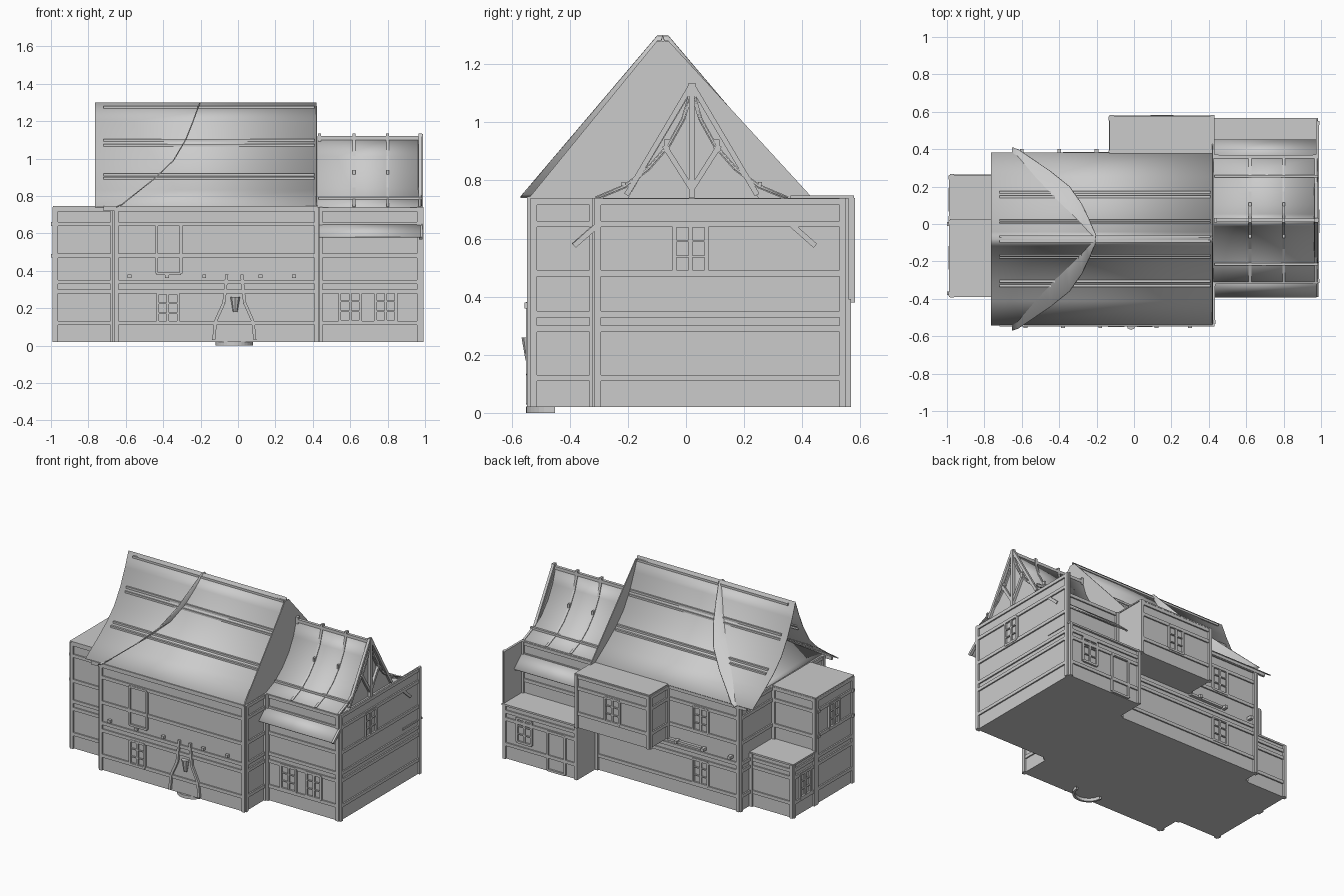
import bpy, math
from mathutils import Vector

cube = bpy.data.objects.get("Cube")
if cube:
    bpy.data.objects.remove(cube, do_unlink=True)

plaster = bpy.data.materials.new("plain_grey")
plaster.use_nodes = True
GREY = (0.6, 0.6, 0.6, 1)
plaster.diffuse_color = GREY
plaster.node_tree.nodes["Principled BSDF"].inputs["Base Color"].default_value = GREY


def mesh(name, verts, faces, thick=0, smooth=False):
    me = bpy.data.meshes.new(name)
    me.from_pydata(verts, [], faces)
    me.materials.append(plaster)
    ob = bpy.data.objects.new(name, me)
    bpy.context.collection.objects.link(ob)
    if thick:
        mod = ob.modifiers.new("thickness", 'SOLIDIFY')
        mod.thickness, mod.offset = thick, 0
    if smooth:
        bpy.ops.object.select_all(action='DESELECT')
        ob.select_set(True)
        bpy.context.view_layer.objects.active = ob
        bpy.ops.object.shade_smooth_by_angle(angle=math.radians(30))
    return ob


BOX = [(0, 1, 3, 2), (4, 6, 7, 5), (0, 4, 5, 1), (2, 3, 7, 6), (0, 2, 6, 4), (1, 5, 7, 3)]


def boxes(name, spans):
    """One object from axis-aligned boxes (x0, x1, y0, y1, z0, z1)."""
    v, f = [], []
    for s in spans:
        n = len(v)
        v += [(x, y, z) for x in s[0:2] for y in s[2:4] for z in s[4:6]]
        f += [tuple(n + i for i in q) for q in BOX]
    return mesh(name, v, f)


def on_wall(side, pos, u0, u1, z0, z1, t=0.009):
    """Span of a plate lying on a wall; side is F, B, L (+x) or R (-x)."""
    out = t if side in "BL" else -t
    a, b = sorted((pos - out * 0.3, pos + out))
    return (u0, u1, a, b, z0, z1) if side in "FB" else (a, b, u0, u1, z0, z1)


def timbers(name, side, pos, u0, u1, z0, z1, levels):
    w = 0.011
    spans = [on_wall(side, pos, u0, u1, z - w, z + w) for z in levels if z0 < z < z1]
    spans += [on_wall(side, pos, u - w, u + w, z0, z1, 0.012) for u in (u0 + w, u1 - w)]
    boxes(name, spans)


def window(name, side, pos, u, z0, z1, half=0.055, cols=2, rows=3):
    w = 0.007
    spans = [on_wall(side, pos, u - half, u + half, z - w, z + w, 0.012) for z in (z0, z1)]
    spans += [on_wall(side, pos, u + s - w, u + s + w, z0, z1, 0.012) for s in (-half, half)]
    for i in range(1, cols):
        c = u - half + 2 * half * i / cols
        spans.append(on_wall(side, pos, c - w, c + w, z0, z1))
    for i in range(1, rows):
        c = z0 + (z1 - z0) * i / rows
        spans.append(on_wall(side, pos, u - half, u + half, c - w / 2, c + w / 2))
    boxes(name, spans)


def sheet(name, profile, x0, x1, thick=0.006):
    """Extrude an open (y, z) profile along x."""
    n = len(profile)
    v = [(x, y, z) for x in (x0, x1) for y, z in profile]
    return mesh(name, v, [(i, i + 1, n + i + 1, n + i) for i in range(n - 1)], thick, True)


def beam(name, a, b, w=0.02):
    """Square bar between two points."""
    a, b = Vector(a), Vector(b)
    d = (b - a).normalized()
    p = d.cross(Vector((1, 0, 0)) if abs(d.x) < 0.9 else Vector((0, 1, 0))).normalized() * w / 2
    q = d.cross(p)
    v = [e + s * p + t * q for e in (a, b) for s in (-1, 1) for t in (-1, 1)]
    return mesh(name, v, BOX)


# Wall volumes
FLOOR, MID, TOP = 0.02, 0.38, 0.74
boxes("main_house", [(-0.66, 0.425, -0.535, 0.365, FLOOR, TOP)])
boxes("side_wing", [(0.42, 0.98, -0.31, 0.36, FLOOR, TOP)])
boxes("rear_annex", [(0.42, 0.98, 0.36, 0.555, FLOOR, MID)])
boxes("annex_tall_wall", [(0.972, 0.98, 0.36, 0.56, MID, TOP)])
boxes("rear_upper_bay", [(-0.125, 0.425, 0.36, 0.57, MID, TOP)])
boxes("small_wing_upper", [(-0.98, -0.66, -0.38, 0.015, FLOOR, TOP)])
boxes("small_wing_lower", [(-0.98, -0.66, 0.01, 0.255, FLOOR, MID)])

# Timber framing on every wall
LEVELS = (0.12, 0.29, 0.34, 0.48, 0.65, 0.727)
for part, side, pos, u0, u1, z0, z1 in [
        ("main_front", "F", -0.535, -0.66, 0.43, FLOOR, TOP),
        ("main_back", "B", 0.365, -0.66, 0.42, FLOOR, TOP),
        ("main_left", "L", 0.425, -0.535, -0.31, FLOOR, TOP),
        ("main_right", "R", -0.66, -0.535, 0.37, FLOOR, TOP),
        ("wing_front", "F", -0.31, 0.43, 0.98, FLOOR, TOP),
        ("wing_end", "L", 0.98, -0.315, 0.55, FLOOR, TOP),
        ("wing_back", "B", 0.36, 0.43, 0.98, MID, TOP),
        ("annex_back", "B", 0.555, 0.42, 0.98, FLOOR, MID),
        ("bay_back", "B", 0.57, -0.13, 0.43, MID, TOP),
        ("bay_side", "R", -0.125, 0.37, 0.575, MID, TOP),
        ("small_upper_front", "F", -0.38, -0.985, -0.66, FLOOR, TOP),
        ("small_upper_end", "R", -0.98, -0.385, 0.02, FLOOR, TOP),
        ("small_upper_back", "B", 0.015, -0.985, -0.66, MID, TOP),
        ("small_lower_end", "R", -0.98, 0.02, 0.26, FLOOR, MID),
        ("small_lower_back", "B", 0.255, -0.985, -0.66, FLOOR, MID)]:
    timbers(part + "_timbers", side, pos, u0, u1, z0, z1, LEVELS)

# Beam ends poking out of the small wing corners and the front wall
boxes("corner_beam_ends", [(-1.0, -0.97, y - 0.01, y + 0.01, z - 0.01, z + 0.01)
                           for y in (-0.37, 0.0) for z in (0.48, 0.65)])
boxes("front_beam_ends", [(x - 0.01, x + 0.01, -0.555, -0.53, 0.36, 0.38)
                          for x in (-0.58, -0.38, -0.18, 0.12, 0.3)])
boxes("back_beam_ends", [(x - 0.01, x + 0.01, 0.36, 0.4, 0.37, 0.39) for x in (-0.6, -0.4, -0.2)])
boxes("back_ledge", [(-0.38, -0.13, 0.36, 0.385, 0.37, 0.385)])

# Windows and doors
window("front_upper_shutter", "F", -0.535, -0.37, 0.385, 0.645, 0.065, 1, 1)
for name, side, pos, u, z in [
        ("front_lower_window", "F", -0.535, -0.375, 0.12),
        ("wing_window_a", "F", -0.31, 0.6, 0.13), ("wing_window_b", "F", -0.31, 0.79, 0.13),
        ("gable_window", "L", 0.98, 0.015, 0.485), ("bay_window", "B", 0.57, 0.15, 0.485),
        ("back_upper_window", "B", 0.365, -0.37, 0.485),
        ("back_lower_window", "B", 0.365, -0.37, 0.13),
        ("annex_window", "B", 0.555, 0.82, 0.16),
        ("small_upper_window", "R", -0.98, -0.18, 0.485),
        ("small_lower_window", "R", -0.98, 0.13, 0.13)]:
    window(name, side, pos, u, z, z + 0.16)
window("annex_door", "B", 0.555, 0.58, 0.03, 0.29, 0.065, 1, 1)

# Front entrance: flared side posts, lantern and curved step
for s in (-1, 1):
    path = [(0.11, 0.03), (0.10, 0.13), (0.055, 0.23), (0.04, 0.38)]
    for a, b in zip(path, path[1:]):
        beam("entrance_post", (-0.02 + s * a[0], -0.542, a[1]), (-0.02 + s * b[0], -0.542, b[1]), 0.016)
bpy.ops.mesh.primitive_cone_add(vertices=8, radius1=0.012, radius2=0.026, depth=0.08,
                                location=(-0.015, -0.54, 0.22))
lantern = bpy.context.object
lantern.name = "entrance_lantern"
lantern.data.materials.append(plaster)
v, n = [], 16
for i in range(n + 1):
    a = math.pi * (1 + i / n)
    v += [(-0.02 + r * math.cos(a), -0.45 + r * math.sin(a), z) for r in (0.085, 0.1) for z in (0, 0.022)]
f = [(4 * i + j, 4 * i + k, 4 * i + 4 + k, 4 * i + 4 + j)
     for i in range(n) for j, k in ((0, 1), (1, 3), (3, 2), (2, 0))]
mesh("entrance_step", v, f)

# Main roof: swept concave slopes, open at the small wing end
RIDGE = -0.08
SLOPE = [(0, 1.297), (0.035, 1.2), (0.085, 1.09), (0.15, 0.985), (0.23, 0.905), (0.33, 0.83), (0.46, 0.742)]
sheet("main_roof", [(RIDGE - d, z) for d, z in SLOPE[::-1]] + [(RIDGE + d, z) for d, z in SLOPE[1:]],
      -0.765, 0.42)
for s in (-1, 1):
    for d, z in ((0.085, 1.097), (0.097, 1.07), (0.225, 0.913), (0.25, 0.893), (0.012, 1.275)):
        boxes("roof_rail", [(-0.72, 0.41, RIDGE + s * d - 0.007, RIDGE + s * d + 0.007, z - 0.007, z + 0.007)])
boxes("eave_beam", [(-0.72, 0.425, y - 0.008, y + 0.008, 0.72, 0.745) for y in (-0.54, 0.37)])

# Flat gable at one end, curved hip at the other, both standing proud of the slopes
mesh("main_gable", [(0.42, -0.54, TOP), (0.42, 0.435, TOP), (0.42, RIDGE + 0.02, 1.28),
                    (0.42, RIDGE - 0.02, 1.28)], [(0, 1, 2, 3)], 0.006)
HIP = [(-0.205, 1.297), (-0.24, 1.2), (-0.28, 1.1), (-0.345, 0.99), (-0.45, 0.89), (-0.62, 0.755), (-0.65, 0.742)]
v = []
for x, z in HIP:
    w = 0.02 + 0.47 * (1.297 - z) / 0.555
    v += [(x, RIDGE - w, z), (x, RIDGE + w, z)]
mesh("main_hip", v, [(2 * i, 2 * i + 1, 2 * i + 3, 2 * i + 2) for i in range(len(HIP) - 1)], 0.006, True)

# Side wing roof with rafters, ridge pegs and gable truss
CREST = 0.02
WING = [(0, 1.11), (0.03, 1.01), (0.08, 0.92), (0.15, 0.84), (0.23, 0.78), (0.33, 0.738)]
sheet("wing_roof", [(CREST - d, z) for d, z in WING[::-1]] + [(CREST + d, z) for d, z in WING[1:]], 0.425, 0.98)
mesh("wing_gable", [(0.965, -0.2, TOP), (0.965, 0.25, TOP), (0.965, CREST, 1.11)], [(0, 1, 2)], 0.006)
boxes("wing_ridge_beam", [(0.425, 0.985, CREST - 0.01, CREST + 0.01, 1.1, 1.12)])
boxes("wing_ridge_pegs", [(x - 0.008, x + 0.008, CREST - 0.012, CREST + 0.012, 1.09, 1.135)
                          for x in (0.435, 0.62, 0.8, 0.975)])
for s in (-1, 1):
    for x in (0.62, 0.8, 0.972):
        for a, b in zip(WING, WING[1:]):
            beam("wing_rafter", (x, CREST + s * a[0], a[1]), (x, CREST + s * b[0], b[1]), 0.014)
        boxes("rafter_peg", [(x - 0.007, x + 0.007, CREST + s * 0.085 - 0.01, CREST + s * 0.085 + 0.01, 0.91, 0.94)])
    y = CREST + s * 0.235
    boxes("wing_eave_rail", [(0.43, 0.985, y - 0.007, y + 0.007, 0.78, 0.794)])
    beam("truss_rafter", (0.975, CREST + s * 0.225, 0.75), (0.975, CREST, 1.13), 0.018)
    beam("truss_strut", (0.975, CREST, 0.77), (0.975, CREST + s * 0.095, 0.92), 0.018)
    # Sloped canopy below each eave
    wall = -0.3 if s < 0 else 0.36
    sheet("canopy", [(wall, 0.66), (wall + s * 0.09, 0.58)], 0.43, 0.975, 0.008)
    beam("canopy_brace", (0.978, wall, 0.65), (0.978, wall + s * 0.085, 0.575), 0.018)
beam("truss_post", (0.978, CREST, 0.74), (0.978, CREST, 1.13), 0.02)

# Flat roof edges on the low blocks
boxes("annex_roof", [(0.425, 0.985, 0.36, 0.568, MID, MID + 0.012)])
boxes("bay_roof", [(-0.13, 0.43, 0.36, 0.578, TOP, TOP + 0.008)])
boxes("small_wing_roofs", [(-0.988, -0.66, -0.39, 0.022, TOP - 0.006, TOP + 0.006),
                           (-0.988, -0.66, 0.015, 0.262, MID - 0.006, MID + 0.006)])
